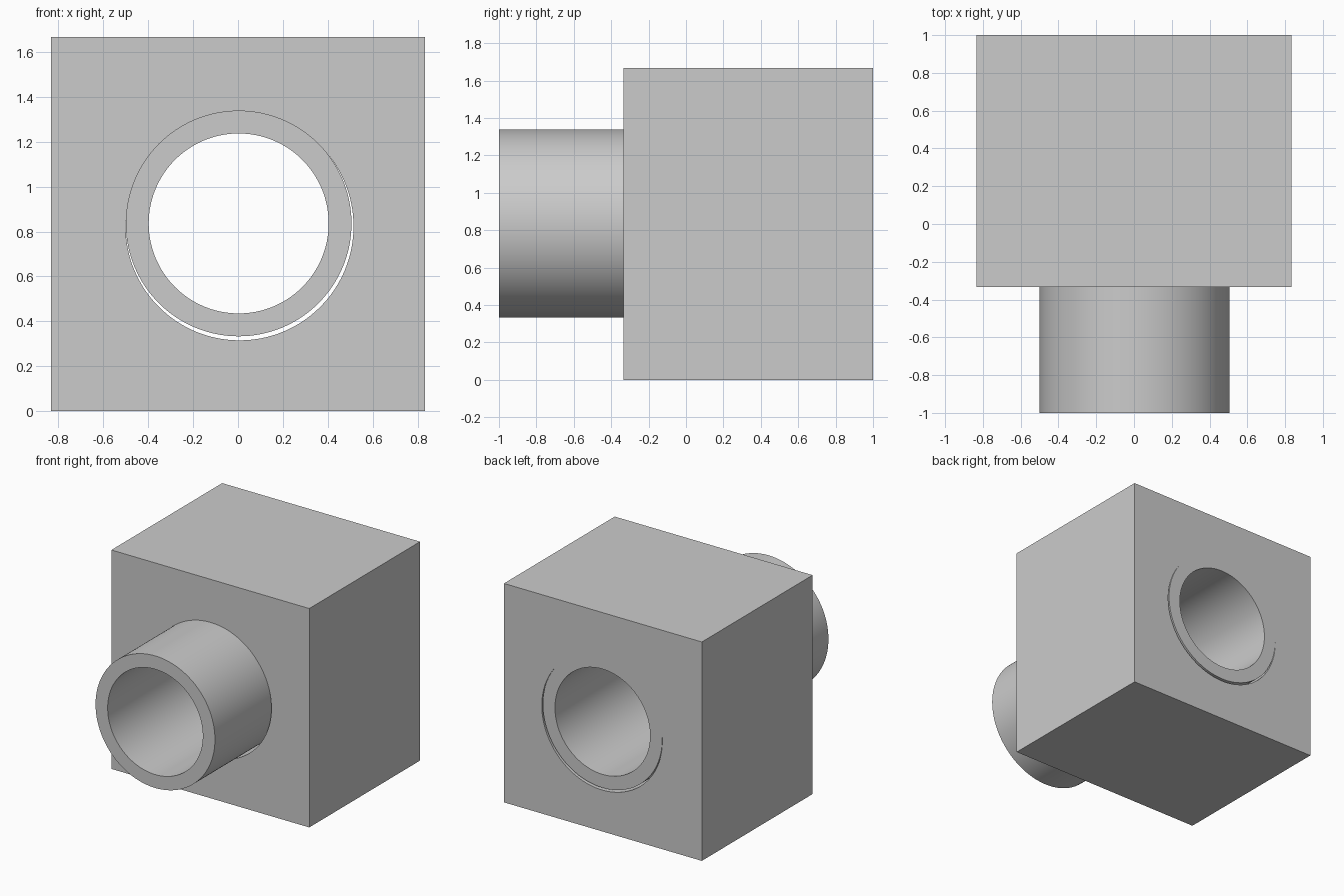
import bpy, math

cube = bpy.data.objects.get("Cube")
if cube:
    bpy.data.objects.remove(cube, do_unlink=True)

# Single neutral grey
GREY = (0.6, 0.6, 0.6, 1)
grey = bpy.data.materials.new("neutral_grey")
grey.use_nodes = True
grey.diffuse_color = GREY
grey.node_tree.nodes["Principled BSDF"].inputs["Base Color"].default_value = GREY


def rod(name, radius, y0, y1, x, z):
    """Cylinder lying along the y axis."""
    bpy.ops.mesh.primitive_cylinder_add(
        vertices=128, radius=radius, depth=y1 - y0,
        location=(x, (y0 + y1) / 2, z), rotation=(math.pi / 2, 0, 0))
    obj = bpy.context.object
    obj.name = name
    obj.data.materials.append(grey)
    return obj


def bore(obj, cutter):
    """Subtract the cutter, then shade curved walls smooth."""
    mod = obj.modifiers.new("bore", "BOOLEAN")
    mod.operation = "DIFFERENCE"
    mod.solver = "EXACT"
    mod.object = cutter
    bpy.ops.object.select_all(action="DESELECT")
    obj.select_set(True)
    bpy.context.view_layer.objects.active = obj
    bpy.ops.object.modifier_apply(modifier=mod.name)
    bpy.data.objects.remove(cutter, do_unlink=True)
    bpy.ops.object.shade_smooth_by_angle(angle=math.radians(30))


# Block with a slightly oversized, off-centre hole through it
W, H, FRONT, BACK = 1.667, 1.667, -0.333, 1.0
bpy.ops.mesh.primitive_cube_add(size=1, location=(0, (FRONT + BACK) / 2, H / 2))
block = bpy.context.object
block.name = "block"
block.scale = (W, BACK - FRONT, H)
bpy.ops.object.transform_apply(location=False, rotation=False, scale=True)
block.data.materials.append(grey)
bore(block, rod("hole_cutter", 0.508, -2, 2, 0.007, 0.823))

# Open tube running through the block and out of the front
tube = rod("tube", 0.503, -1, BACK, 0.003, 0.836)
bore(tube, rod("tube_cutter", 0.401, -2, 2, 0.003, 0.836))
